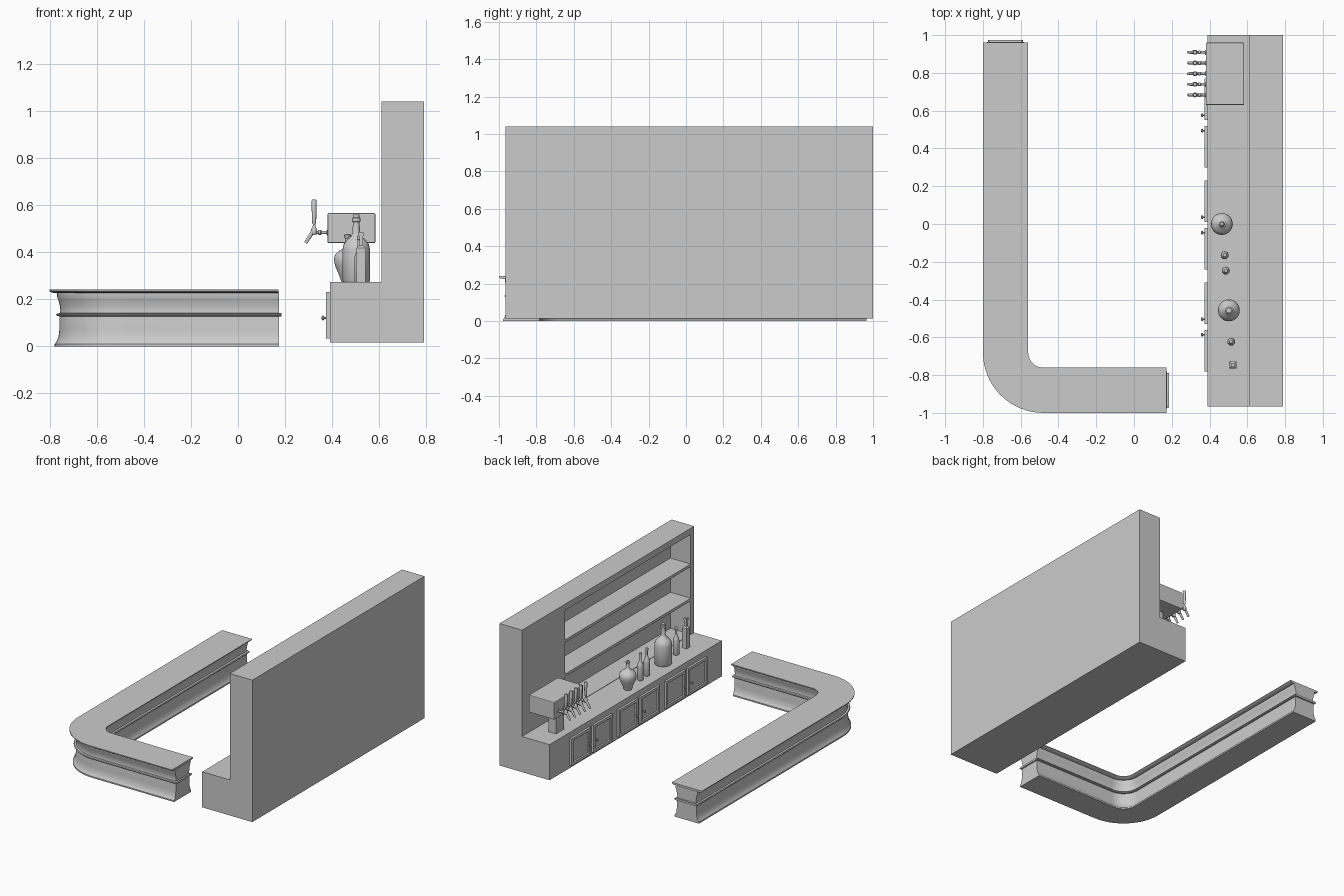
import bpy, bmesh, math
from mathutils import Vector, Matrix

if "Cube" in bpy.data.objects:
    bpy.data.objects.remove(bpy.data.objects["Cube"])


def finish(bm, name, smooth=None):
    bmesh.ops.recalc_face_normals(bm, faces=bm.faces)
    me = bpy.data.meshes.new(name)
    bm.to_mesh(me)
    bm.free()
    ob = bpy.data.objects.new(name, me)
    bpy.context.collection.objects.link(ob)
    if smooth:
        bpy.ops.object.select_all(action='DESELECT')
        ob.select_set(True)
        bpy.context.view_layer.objects.active = ob
        bpy.ops.object.shade_smooth_by_angle(angle=math.radians(smooth))
    return ob


def add_box(bm, x, y, z):
    m = Matrix.Translation(((x[0] + x[1]) / 2, (y[0] + y[1]) / 2, (z[0] + z[1]) / 2))
    m = m @ Matrix.Diagonal((x[1] - x[0], y[1] - y[0], z[1] - z[0], 1))
    return bmesh.ops.create_cube(bm, size=1, matrix=m)['verts']


def box(name, x, y, z, bevel=0):
    bm = bmesh.new()
    add_box(bm, x, y, z)
    if bevel:
        bmesh.ops.bevel(bm, geom=bm.edges[:], offset=bevel, segments=2, profile=0.5, affect='EDGES')
    return finish(bm, name)


def add_lathe(bm, profile, origin, axis=(0, 0, 1), sides=20):
    # rings of (radius, height) along an axis, capped at both ends
    rot = Vector((0, 0, 1)).rotation_difference(Vector(axis)).to_matrix()
    off = math.pi / sides if sides == 4 else 0
    rings = []
    for r, h in profile:
        rings.append([bm.verts.new(Vector(origin) + rot @ Vector((
            r * math.cos(off + 2 * math.pi * i / sides), r * math.sin(off + 2 * math.pi * i / sides), h)))
            for i in range(sides)])
    bridge(bm, rings)


def bridge(bm, rings):
    n = len(rings[0])
    for a, b in zip(rings, rings[1:]):
        for i in range(n):
            j = (i + 1) % n
            bm.faces.new((a[i], a[j], b[j], b[i]))
    bm.faces.new(rings[0])
    bm.faces.new(rings[-1])


# Curved L-shaped bar: (centre, outward direction) stations along its path
C, R = Vector((-0.48, -0.68, 0)), 0.20
stations = [(Vector((-0.68, 0.96, 0)), Vector((-1, 0, 0)))]
for i in range(17):
    a = math.pi + math.pi / 2 * i / 16
    d = Vector((math.cos(a), math.sin(a), 0))
    stations.append((C + d * R, d))
stations.append((Vector((0.17, -0.88, 0)), Vector((0, -1, 0))))


def sweep(name, half, extend=0.0):
    outline = half + [(-w, z) for w, z in reversed(half)]
    bm, rings = bmesh.new(), []
    last = len(stations) - 1
    for k, (p, d) in enumerate(stations):
        shift = Vector((0, extend, 0)) if k == 0 else Vector((extend, 0, 0)) if k == last else Vector()
        rings.append([bm.verts.new(p + shift + d * w + Vector((0, 0, z))) for w, z in outline])
    bridge(bm, rings)
    return finish(bm, name, 35)


sweep("bar_body", [(0.098, 0), (0.098, 0.01), (0.09, 0.02), (0.082, 0.04), (0.078, 0.07), (0.078, 0.13),
                   (0.074, 0.15), (0.076, 0.17), (0.082, 0.195), (0.088, 0.21), (0.088, 0.228)], 0.004)
sweep("bar_rail", [(0.076, 0.127), (0.088, 0.129), (0.092, 0.134), (0.088, 0.139), (0.074, 0.141)], 0.015)
sweep("bar_top", [(0.10, 0.226), (0.114, 0.229), (0.12, 0.234), (0.12, 0.24)], 0.002)

# Back wall with counter: extruded L with three shelf niches cut in
bm = bmesh.new()
ends = [[bm.verts.new((x, y, z)) for x, z in
         ((0.39, 0.015), (0.79, 0.015), (0.79, 1.04), (0.61, 1.04), (0.61, 0.272), (0.39, 0.272))]
        for y in (-0.965, 1.0)]
bridge(bm, ends)
wall = finish(bm, "back_wall")
bm = bmesh.new()
for z in ((0.275, 0.515), (0.535, 0.762), (0.782, 0.995)):
    add_box(bm, (0.55, 0.772), (-0.925, 0.51), z)
cutter = finish(bm, "niche_cutter")
cutter.hide_render = True
mod = wall.modifiers.new("niches", 'BOOLEAN')
mod.operation, mod.object, mod.solver = 'DIFFERENCE', cutter, 'EXACT'
bpy.context.view_layer.objects.active = wall
bpy.ops.object.modifier_apply(modifier=mod.name)
bpy.data.objects.remove(cutter)

# Cupboard doors with recessed panels, in pairs with knobs near the meeting edge
for i, (y, knob) in enumerate(((0.66, -1), (0.41, 1), (0.12, -1), (-0.13, 1), (-0.42, -1), (-0.67, 1))):
    bm = bmesh.new()
    add_box(bm, (0.374, 0.395), (y - 0.11, y + 0.11), (0.033, 0.23))
    bm.normal_update()
    front = [f for f in bm.faces if f.calc_center_median().x < 0.375]
    bmesh.ops.inset_region(bm, faces=front, thickness=0.028)
    bmesh.ops.inset_region(bm, faces=front, thickness=0.004)
    bmesh.ops.translate(bm, verts=front[0].verts[:], vec=(0.009, 0, 0))
    finish(bm, f"door_{i + 1}")
    bm = bmesh.new()
    add_lathe(bm, [(0.004, 0), (0.004, 0.008), (0.009, 0.011), (0.011, 0.015), (0.008, 0.019), (0.003, 0.02)],
              (0.375, y + knob * 0.084, 0.12), (-1, 0, 0), 14)
    finish(bm, f"knob_{i + 1}", 40)

# Drinks dispenser with five taps
box("dispenser_box", (0.38, 0.583), (0.63, 0.96), (0.438, 0.565), 0.005)
box("dispenser_post", (0.45, 0.51), (0.75, 0.84), (0.27, 0.44))
for i in range(5):
    y = 0.683 + 0.0565 * i
    bm = bmesh.new()
    add_lathe(bm, [(0.013, 0), (0.013, 0.006), (0.007, 0.008), (0.007, 0.03), (0.01, 0.033), (0.01, 0.042),
                   (0.007, 0.045), (0.007, 0.06)], (0.384, y, 0.483), (-1, 0, 0), 12)
    add_lathe(bm, [(0.008, 0), (0.013, 0.008), (0.013, 0.024), (0.007, 0.034), (0.005, 0.045), (0.008, 0.052),
                   (0.009, 0.06), (0.011, 0.145), (0.009, 0.15)], (0.323, y, 0.472), sides=12)
    add_lathe(bm, [(0.009, 0), (0.008, 0.02), (0.007, 0.055)], (0.317, y, 0.485), (-0.55, 0, -0.84), 12)
    finish(bm, f"tap_{i + 1}", 40)

# Bottles and jugs on the counter
BOTTLE = [(0.019, 0), (0.021, 0.004), (0.021, 0.10), (0.019, 0.115), (0.009, 0.135), (0.007, 0.15),
          (0.007, 0.18), (0.010, 0.182), (0.010, 0.195), (0.007, 0.197)]
BULB = [(0.026, 0), (0.028, 0.006), (0.036, 0.03), (0.053, 0.07), (0.058, 0.095), (0.054, 0.115), (0.038, 0.132),
        (0.02, 0.142), (0.012, 0.155), (0.010, 0.185), (0.014, 0.19), (0.014, 0.2), (0.009, 0.205)]
DEMIJOHN = [(0.054, 0), (0.058, 0.006), (0.058, 0.14), (0.054, 0.16), (0.04, 0.18), (0.022, 0.195), (0.016, 0.21),
            (0.014, 0.255), (0.019, 0.258), (0.019, 0.272), (0.014, 0.275), (0.014, 0.288)]
SQUARE = [(0.027, 0), (0.027, 0.145), (0.012, 0.155), (0.011, 0.195), (0.015, 0.197), (0.015, 0.213)]
for name, prof, x, y, sides in (("round_jug", BULB, 0.465, 0.0, 28), ("bottle_1", BOTTLE, 0.48, -0.165, 20),
                                ("bottle_2", BOTTLE, 0.486, -0.247, 20),
                                ("large_bottle", DEMIJOHN, 0.502, -0.457, 28),
                                ("bottle_3", BOTTLE, 0.515, -0.623, 20), ("square_bottle", SQUARE, 0.523, -0.747, 4)):
    bm = bmesh.new()
    if sides == 4:
        add_lathe(bm, prof, (x, y, 0.272), sides=4)
    else:
        add_lathe(bm, prof, (x, y, 0.272), sides=sides)
    finish(bm, name, 40)
